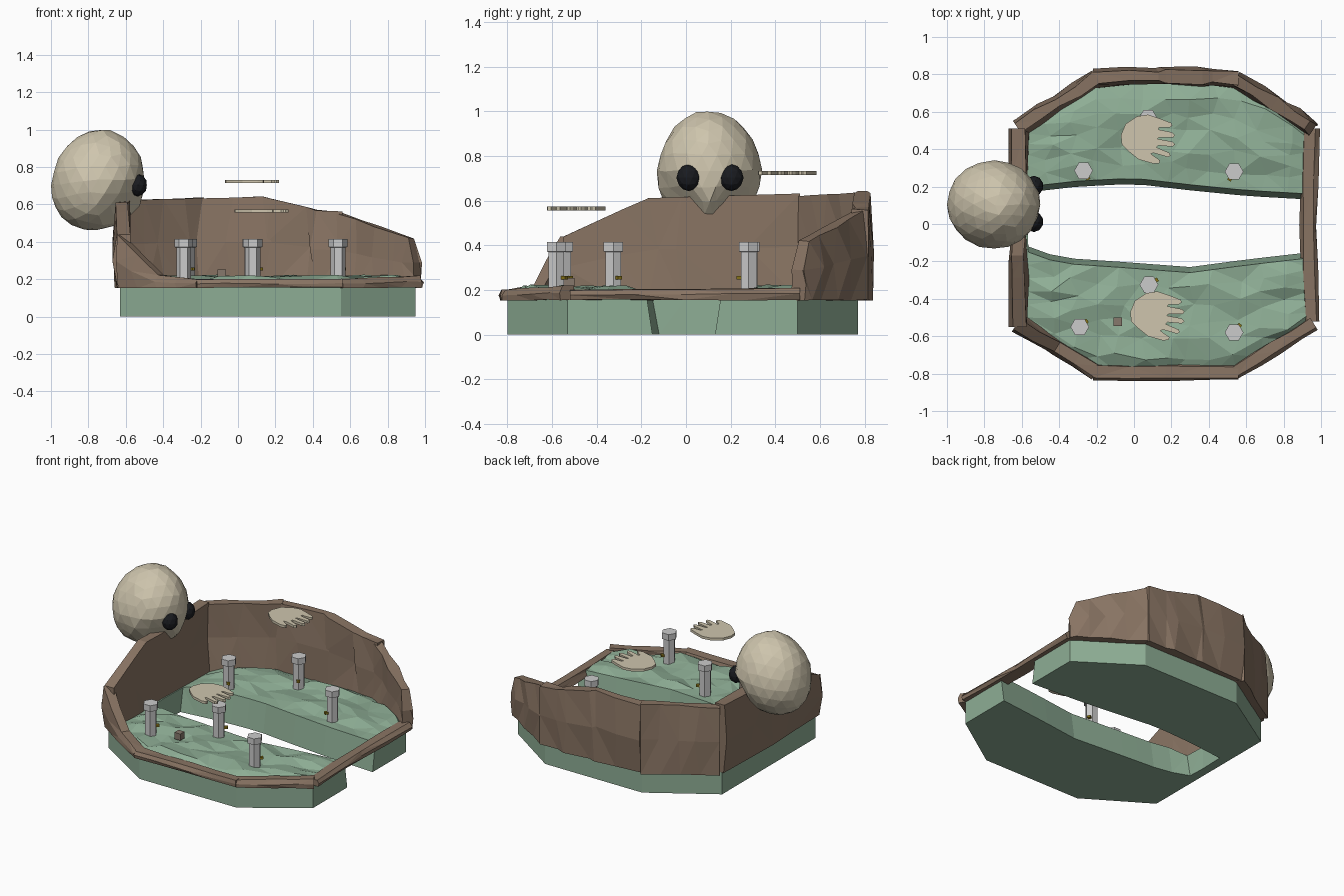
import bpy, bmesh, math, random
from mathutils import Vector

if "Cube" in bpy.data.objects:
    bpy.data.objects.remove(bpy.data.objects["Cube"])
random.seed(4)


def material(name, rgb):
    m = bpy.data.materials.new(name)
    m.diffuse_color = (*rgb, 1)
    m.use_nodes = True
    m.node_tree.nodes["Principled BSDF"].inputs["Base Color"].default_value = m.diffuse_color
    return m


GREEN = material("moss", (0.27, 0.42, 0.30))
BROWN = material("rock", (0.25, 0.175, 0.125))
BONE = material("bone", (0.62, 0.56, 0.42))
DARK = material("dark", (0.01, 0.011, 0.014))
GOLD = material("gold", (0.25, 0.18, 0.01))


def finish(bm, name, mat=None, tri=False):
    bmesh.ops.recalc_face_normals(bm, faces=bm.faces)
    if tri:
        bmesh.ops.triangulate(bm, faces=bm.faces)
    me = bpy.data.meshes.new(name)
    bm.to_mesh(me)
    bm.free()
    if mat:
        me.materials.append(mat)
    ob = bpy.data.objects.new(name, me)
    bpy.context.collection.objects.link(ob)
    return ob


def interp(pts, t):
    for (a, u), (b, v) in zip(pts, pts[1:]):
        if t <= b:
            return u + (v - u) * max(0, t - a) / (b - a)
    return pts[-1][1]


def jit(a):
    return random.uniform(-a, a)


def loft(bm, rings):
    """Skin closed rings of points and cap both ends."""
    vr = [[bm.verts.new(p) for p in r] for r in rings]
    n = len(vr[0])
    for a, b in zip(vr, vr[1:]):
        for i in range(n):
            bm.faces.new((a[i], a[(i + 1) % n], b[(i + 1) % n], b[i]))
    bm.faces.new(vr[0])
    bm.faces.new(vr[-1])


# Ground: two mossy banks joined by a strip at the west end
XS = [-0.63, -0.57, -0.565, -0.45, -0.32, -0.2, -0.08, 0.05, 0.18, 0.3,
      0.42, 0.55, 0.68, 0.82, 0.95]


def bank(name, inner, outer):
    bm = bmesh.new()
    rings = []
    rows = 6
    for k, x in enumerate(XS):
        yi, yo = interp(inner, x), interp(outer, x)
        side = 1 if yo > 0 else -1
        top_in = yi + side * (0.03 if k > 1 else 0)
        ring = [(x, yo, 0.0), (x, yi, 0.0)]
        for j in range(rows + 1):
            t = j / rows
            y = top_in + (yo - top_in) * t
            mid = 0 < j < rows and 2 < k < len(XS) - 1
            z = 0.16 if (j == rows or k < 3) else 0.195
            if mid:
                z = 0.205 + jit(0.02)
            ring.append((x + (jit(0.03) if mid else 0), y + (jit(0.02) if mid else 0), z))
        rings.append(ring)
    loft(bm, rings)
    finish(bm, name, GREEN, True)


bank("north_bank", [(-0.63, 0), (-0.57, 0), (-0.565, 0.17), (-0.3, 0.2), (0, 0.215),
                    (0.3, 0.18), (0.6, 0.15), (0.95, 0.13)],
     [(-0.63, 0.5), (-0.2, 0.77), (0.55, 0.77), (0.95, 0.5)])
bank("south_bank", [(-0.63, 0), (-0.57, 0), (-0.565, -0.12), (-0.4, -0.18), (-0.1, -0.2),
                    (0.3, -0.23), (0.6, -0.19), (0.95, -0.15)],
     [(-0.63, -0.53), (-0.2, -0.8), (0.55, -0.8), (0.95, -0.53)])


# Rock wall panels around the rim: heights are (fraction along, top z)
def wall(name, p, q, heights, bulge=0.0):
    p, q = Vector((*p, 0)), Vector((*q, 0))
    d = (q - p).normalized()
    out = Vector((d.y, -d.x, 0))
    if out.dot((p + q) / 2 - Vector((0.15, 0, 0))) < 0:
        out = -out
    rings = []
    ts = sorted({0, 0.25, 0.5, 0.75, 1} | {h[0] for h in heights})
    for t in ts:
        h = interp(heights, t)
        c = p.lerp(q, t) + out * bulge * math.sin(math.pi * t)
        amp = 0.012 if h > 0.3 else 0.006
        ring = []
        for o, f in ((0.04, 0), (0.045, 0.5), (0.03, 1), (-0.03, 1), (-0.035, 0.5), (-0.045, 0)):
            s = jit(0.05) if f == 0.5 and 0 < t < 1 else 0
            ring.append(c + out * (o + jit(amp)) + d * s
                        + Vector((0, 0, 0.155 + (h - 0.155) * f + jit(0.003))))
        rings.append(ring)
    bm = bmesh.new()
    loft(bm, rings)
    finish(bm, name, BROWN, True)


wall("west_wall", (-0.615, -0.55), (-0.615, 0.51), [(0, 0.44), (0.36, 0.61), (1, 0.63)])
wall("northwest_wall", (-0.62, 0.51), (-0.2, 0.785), [(0, 0.62), (1, 0.635)])
wall("north_wall", (-0.22, 0.775), (0.56, 0.775), [(0, 0.63), (0.45, 0.645), (0.82, 0.57), (1, 0.56)], 0.015)
wall("northeast_wall", (0.54, 0.775), (0.955, 0.5), [(0, 0.555), (0.92, 0.42), (1, 0.29)], 0.01)
wall("east_wall", (0.945, 0.51), (0.945, -0.52), [(0, 0.21), (1, 0.2)], -0.012)
wall("southeast_wall", (0.96, -0.53), (0.54, -0.79), [(0, 0.22), (1, 0.2)])
wall("south_wall", (0.56, -0.79), (-0.22, -0.79), [(0, 0.2), (1, 0.2)])
wall("southwest_wall", (-0.2, -0.79), (-0.625, -0.53), [(0, 0.2), (0.5, 0.22), (1, 0.44)])

# Head peering over the west wall, with a pointed chin
bm = bmesh.new()
bmesh.ops.create_icosphere(bm, subdivisions=3, radius=1)
for v in bm.verts:
    x, y, z = v.co
    if z > 0:
        y *= 1 - 0.08 * z
        z = min(z, 0.97)
    front = max(0, min(1, (x - 0.2) / 0.5)) * max(0, min(1, (-z - 0.1) / 0.45))
    y *= 1 - 0.6 * front
    x *= 1 + 0.06 * front
    if x < 0:
        z -= 0.08 * -x * 1.5
    v.co = (-0.75 + 0.25 * x + 0.006 * z + jit(0.004), 0.103 + 0.235 * y + jit(0.004),
            0.735 + 0.27 * z + jit(0.004))
finish(bm, "head", BONE)

for name, y in (("left_eye", 0.203), ("right_eye", 0.012)):
    bm = bmesh.new()
    bmesh.ops.create_icosphere(bm, subdivisions=2, radius=1)
    for v in bm.verts:
        v.co = Vector((-0.535 + 0.05 * v.co.x, y + 0.055 * v.co.y, 0.703 + 0.06 * v.co.z))
    finish(bm, name, DARK)

# Flat floating hands
HAND = [(-.145, .02), (-.12, .08), (-.06, .12), (0, .13), (.06, .11), (.125, .085), (.13, .07),
        (.115, .06), (.06, .06), (.055, .05), (.13, .035), (.145, .02), (.135, .008), (.06, .008),
        (.05, 0), (.13, -.015), (.145, -.03), (.13, -.042), (.055, -.035), (.045, -.045),
        (.115, -.075), (.12, -.09), (.105, -.097), (.03, -.075), (.015, -.08), (.065, -.115),
        (.06, -.13), (.03, -.133), (-.05, -.11), (-.1, -.07), (-.14, -.03)]
for name, cx, cy, cz in (("north_hand", 0.075, 0.455, 0.715), ("south_hand", 0.125, -0.49, 0.557)):
    bm = bmesh.new()
    loft(bm, [[(cx + x, cy + y, cz + z) for x, y in HAND] for z in (0, 0.017)])
    finish(bm, name, BONE)


# Hexagonal pillars, each with a small gold knob
def hexring(x, y, r, z):
    return [(x + r * math.cos(a * math.pi / 3), y + r * math.sin(a * math.pi / 3), z) for a in range(6)]


PILLARS = [(-0.27, 0.285, 0.02, -0.035), (0.535, 0.28, -0.02, -0.035), (0.075, 0.565, 0.02, -0.035),
           (-0.29, -0.55, 0.03, 0.025), (0.08, -0.325, 0.035, 0.022), (0.535, -0.58, 0.025, 0.033)]
for i, (x, y, dx, dy) in enumerate(PILLARS, 1):
    bm = bmesh.new()
    loft(bm, [hexring(x, y, r, z) for r, z in
              ((0.04, 0.18), (0.04, 0.37), (0.05, 0.372), (0.05, 0.415))])
    finish(bm, f"pillar_{i}")
    bm = bmesh.new()
    bmesh.ops.create_cube(bm, size=1)
    ang = math.atan2(dy, dx)
    for v in bm.verts:
        u, w = v.co.x * 0.03, v.co.y * 0.022
        v.co = (x + dx + u * math.cos(ang) - w * math.sin(ang),
                y + dy + u * math.sin(ang) + w * math.cos(ang), 0.255 + v.co.z * 0.015)
    finish(bm, f"pillar_knob_{i}", GOLD)

# Small crate on the south bank
bm = bmesh.new()
bmesh.ops.create_cube(bm, size=0.046)
bmesh.ops.translate(bm, verts=bm.verts, vec=(-0.087, -0.523, 0.23))
finish(bm, "crate", material("wood", (0.24, 0.19, 0.15)))
